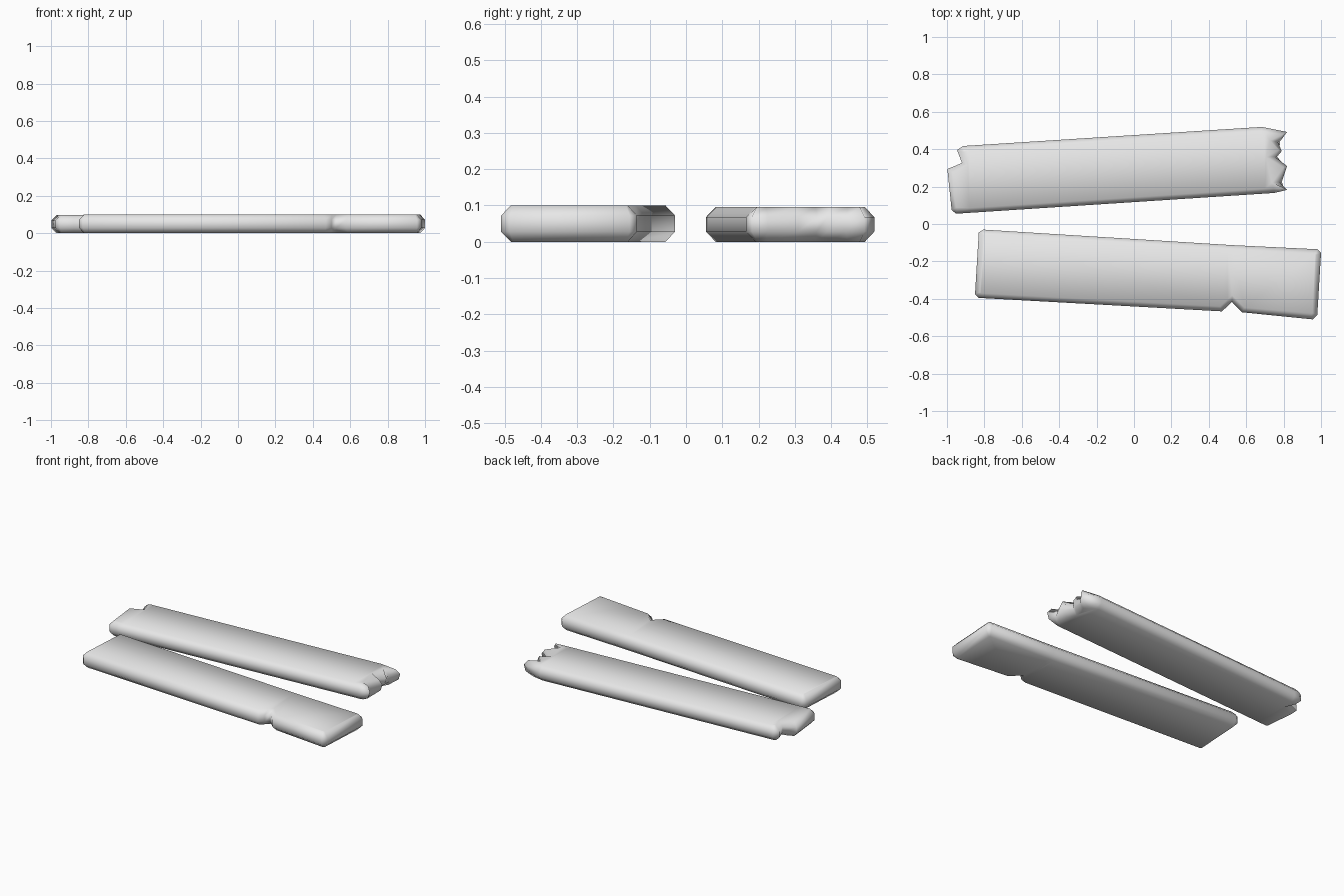
import bpy
import bmesh
from mathutils import Vector

cube = bpy.data.objects.get("Cube")
if cube:
    bpy.data.objects.remove(cube, do_unlink=True)

grey = bpy.data.materials.new("plain_grey")
grey.use_nodes = True
grey.diffuse_color = (0.8, 0.8, 0.8, 1)
grey.node_tree.nodes["Principled BSDF"].inputs["Base Color"].default_value = (0.8, 0.8, 0.8, 1)


def inset(points, amount):
    """Shrink a counter-clockwise outline along its corner bisectors."""
    result = []
    for i, p in enumerate(points):
        before = (p - points[i - 1]).normalized()
        after = (points[(i + 1) % len(points)] - p).normalized()
        n = Vector((-before.y - after.y, before.x + after.x)).normalized()
        cosine = n.dot(Vector((-before.y, before.x)))
        result.append(p + n * amount / max(cosine, 0.7))
    return result


def plank(name, outline, height, cuts, torn_x=None):
    """Chamfered board from a plan outline, with cross cuts at given x."""
    points = [Vector(p) for p in outline]
    small = inset(points, 0.026)
    bm = bmesh.new()
    rings = []
    for level, z in enumerate((0, 0.028, height - 0.028, height)):
        ring = []
        for i, (p, q) in enumerate(zip(points, small)):
            v = q if level in (0, 3) else p
            # ragged end: splinters lean alternately up and down
            if torn_x and p.x > torn_x:
                lean = 0.012 if i % 2 else -0.012
                v = v + Vector((lean * (level - 1.5) - 0.006, 0))
            ring.append(bm.verts.new((v.x, v.y, z)))
        rings.append(ring)
    n = len(points)
    for low, high in zip(rings, rings[1:]):
        for i in range(n):
            j = (i + 1) % n
            bm.faces.new((low[i], low[j], high[j], high[i]))
    bm.faces.new(rings[-1])
    bm.faces.new(rings[0][::-1])
    for x in cuts:
        bmesh.ops.bisect_plane(bm, geom=bm.verts[:] + bm.edges[:] + bm.faces[:],
                               plane_co=(x, 0, 0), plane_no=(1, 0, 0))
    bmesh.ops.triangulate(bm, faces=[f for f in bm.faces if len(f.verts) > 4])
    for f in bm.faces:
        f.smooth = True
    mesh = bpy.data.meshes.new(name)
    bm.to_mesh(mesh)
    bm.free()
    mesh.materials.append(grey)
    obj = bpy.data.objects.new(name, mesh)
    bpy.context.collection.objects.link(obj)


# Front board with a nick in its front edge
plank("notched_plank", [
    (-0.85, -0.375), (-0.83, -0.395), (0.47, -0.467), (0.524, -0.417),
    (0.578, -0.472), (0.957, -0.51), (0.98, -0.487), (1.0, -0.155),
    (0.98, -0.135), (0.524, -0.113), (-0.805, -0.03), (-0.83, -0.045),
], 0.1, [0.5])

# Rear board with a chipped left end and a splintered right end
plank("splintered_plank", [
    (-0.975, 0.075), (-0.952, 0.055), (0.749, 0.166), (0.818, 0.182),
    (0.79, 0.225), (0.818, 0.31), (0.765, 0.36), (0.79, 0.39),
    (0.78, 0.44), (0.818, 0.492), (0.684, 0.519), (-0.914, 0.417),
    (-0.946, 0.396), (-0.92, 0.326), (-0.998, 0.294),
], 0.096, [-0.88, 0.7], torn_x=0.755)
